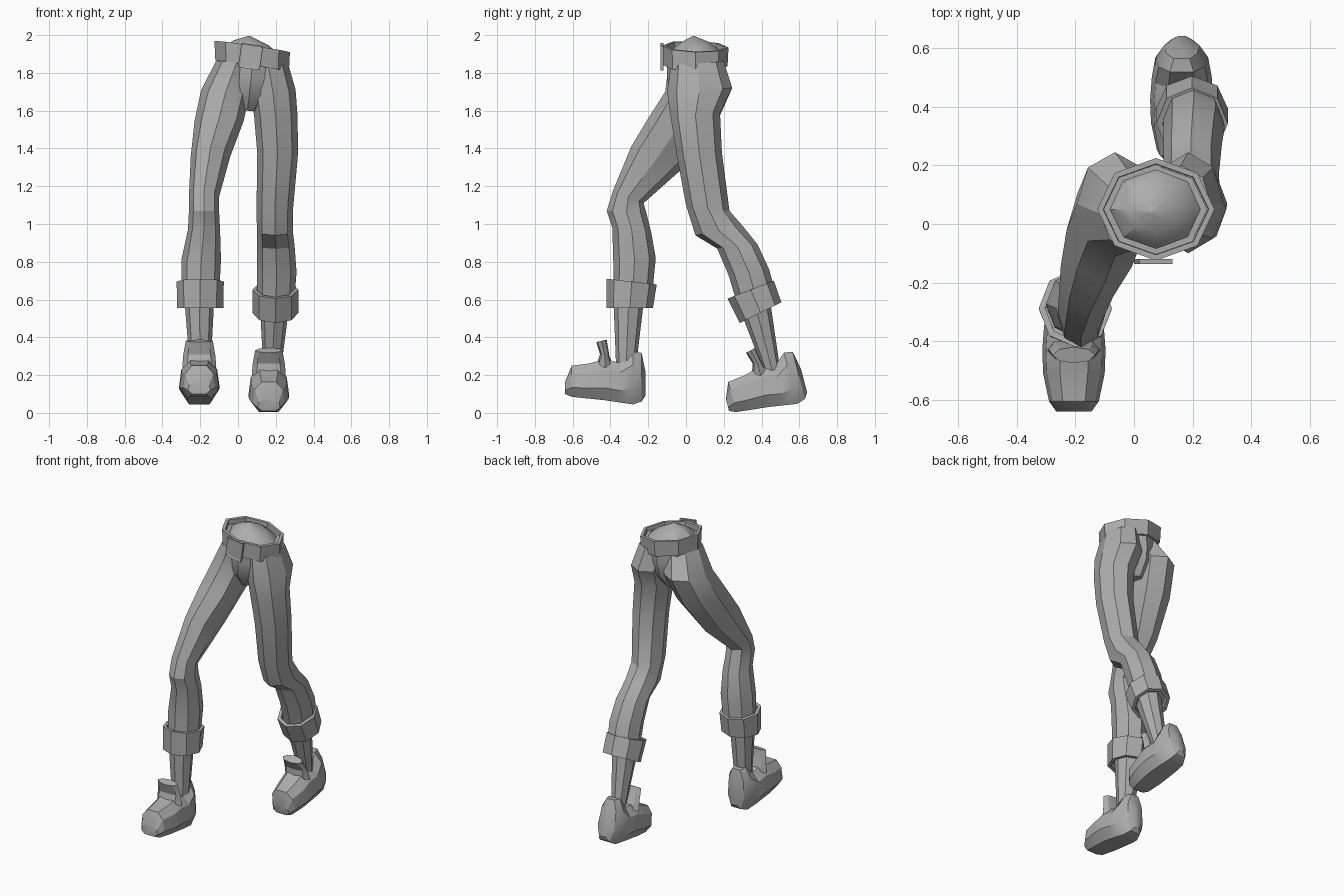
import bpy, bmesh, math
from mathutils import Vector, Matrix

cube = bpy.data.objects.get("Cube")
if cube:
    bpy.data.objects.remove(cube, do_unlink=True)

grey = bpy.data.materials.new("plain grey")
grey.use_nodes = True
grey.diffuse_color = (0.42, 0.42, 0.42, 1)
grey.node_tree.nodes["Principled BSDF"].inputs["Base Color"].default_value = (0.42, 0.42, 0.42, 1)


def finish(name, bm):
    """Turn a bmesh into a shaded object."""
    bmesh.ops.recalc_face_normals(bm, faces=bm.faces)
    mesh = bpy.data.meshes.new(name)
    bm.to_mesh(mesh)
    bm.free()
    mesh.materials.append(grey)
    obj = bpy.data.objects.new(name, mesh)
    bpy.context.collection.objects.link(obj)
    bpy.ops.object.select_all(action='DESELECT')
    obj.select_set(True)
    bpy.context.view_layer.objects.active = obj
    bpy.ops.object.shade_smooth_by_angle(angle=math.radians(28))
    return obj


def ring(front, back, xc, hw, grow=0.0, roll=0.0, sides=8):
    """Loop through a front and a back (y, z) point, hw wide to each side."""
    f, b = Vector((xc, *front)), Vector((xc, *back))
    mid, half = (f + b) / 2, (f - b) / 2
    half = half.normalized() * (half.length + grow)
    pts = []
    for i in range(sides):
        a = math.tau * i / sides
        dx = math.sin(a) * (hw + grow)
        pts.append(mid + half * math.cos(a) + Vector((dx, 0, -roll * dx)))
    return pts


def loft(name, rings, matrix=None):
    """Skin a list of loops and cap both ends."""
    bm = bmesh.new()
    loops = [[bm.verts.new(p) for p in r] for r in rings]
    n = len(loops[0])
    for a, b in zip(loops, loops[1:]):
        for i in range(n):
            j = (i + 1) % n
            bm.faces.new((a[i], a[j], b[j], b[i]))
    bm.faces.new(loops[0])
    bm.faces.new(loops[-1])
    if matrix:
        bm.transform(matrix)
    return finish(name, bm)


def band(name, top, bottom, wall, depth, roll=0.0):
    """Thick band with a recessed rim at both ends; top/bottom = ring arguments."""
    def between(t):
        mix = lambda p, q: tuple(u + (v - u) * t for u, v in zip(p, q))
        return (mix(top[0], bottom[0]), mix(top[1], bottom[1]),
                top[2] + (bottom[2] - top[2]) * t, top[3] + (bottom[3] - top[3]) * t)
    steps = [(depth, -wall), (0, -wall), (0, 0), (1, 0), (1, -wall), (1 - depth, -wall)]
    return loft(name, [ring(*between(t), grow=g, roll=roll) for t, g in steps])


# Trouser legs: front point, back point, x centre, half width
loft("right_trouser_leg", [ring(*r) for r in (
    ((-.09, 1.86), (.16, 1.87), -.005, .11),
    ((-.11, 1.70), (.245, 1.72), -.065, .13),
    ((-.2, 1.56), (.16, 1.53), -.10, .13),
    ((-.29, 1.41), (.0, 1.31), -.145, .105),
    ((-.385, 1.18), (-.225, 1.11), -.18, .08),
    ((-.42, 1.07), (-.21, 1.06), -.18, .08),
    ((-.39, .98), (-.185, .96), -.18, .085),
    ((-.385, .80), (-.16, .82), -.195, .105),
    ((-.385, .62), (-.18, .62), -.20, .10))])
loft("left_trouser_leg", [ring(*r) for r in (
    ((-.08, 1.84), (.2, 1.86), .16, .105),
    ((-.1, 1.70), (.245, 1.72), .185, .12),
    ((-.08, 1.56), (.18, 1.59), .2, .115),
    ((-.05, 1.37), (.19, 1.38), .21, .108),
    ((.0, 1.10), (.23, 1.07), .195, .097),
    ((.05, .94), (.30, .99), .195, .095),
    ((.165, .87), (.38, .89), .2, .1),
    ((.225, .73), (.44, .76), .205, .105),
    ((.27, .58), (.47, .65), .2, .1))])

# Hips between the legs, tapering to the crotch
loft("hips", [ring(*r, roll=.1) for r in (
    ((-.1, 1.91), (.2, 1.91), .075, .175),
    ((-.1, 1.78), (.205, 1.78), .07, .17),
    ((-.09, 1.69), (.19, 1.69), .06, .11),
    ((-.02, 1.6), (.12, 1.6), .05, .04))])

# Rounded waist filling inside the belt
loft("waist_top", [ring(*r, roll=.15) for r in (
    ((-.1, 1.88), (.2, 1.88), .075, .175),
    ((-.08, 1.92), (.18, 1.92), .075, .15),
    ((-.03, 1.96), (.13, 1.96), .07, .09),
    ((.035, 1.995), (.045, 1.995), .06, .005))])

# Belt and cuffs
band("belt", ((-.125, 1.945), (.225, 1.935), .075, .2),
     ((-.12, 1.84), (.22, 1.835), .075, .195), .02, .3, roll=.15)
band("right_cuff", ((-.42, .71), (-.155, .68), -.2, .125),
     ((-.42, .555), (-.175, .555), -.2, .122), .022, .25)
band("left_cuff", ((.22, .605), (.465, .70), .198, .122),
     ((.285, .475), (.505, .585), .198, .122), .022, .25)

# Buckle: thin plate with a recessed middle
bm = bmesh.new()
bmesh.ops.create_cube(bm, size=1)
bm.transform(Matrix.LocRotScale(Vector((.066, -.128, 1.886)), None, Vector((.115, .016, .13))))
bm.faces.ensure_lookup_table()
front = min(bm.faces, key=lambda f: f.calc_center_median().y)
bmesh.ops.inset_individual(bm, faces=[front], thickness=.012, depth=-.005)
center = Vector((.066, -.128, 1.886))
bmesh.ops.rotate(bm, verts=bm.verts, cent=center, matrix=Matrix.Rotation(math.radians(8), 3, 'Y'))
finish("belt_buckle", bm)

# Ankles
loft("right_ankle", [ring(*r) for r in (
    ((-.385, .62), (-.22, .62), -.205, .08),
    ((-.37, .24), (-.265, .24), -.2, .055))])
loft("left_ankle", [ring(*r) for r in (
    ((.28, .56), (.44, .63), .195, .08),
    ((.42, .2), (.5, .22), .18, .045))])


def shoe_section(y, low, high, hw):
    """Flat-soled cross-section of the shoe."""
    h = high - low
    half = [(.6, 0), (1, .3), (.88, .75), (.45, 1)]
    right = [Vector((hw * u, y, low + h * v)) for u, v in half]
    return right + [Vector((-p.x, p.y, p.z)) for p in reversed(right)]


# Shoes share one shape; the left is pitched and moved back
right_pose = Matrix.Translation((-.205, 0, 0))
left_pose = (Matrix.Translation((.163, .24, .003)) @ Matrix.Rotation(math.radians(14.7), 4, 'X')
             @ Matrix.Translation((0, .63, -.09)))
for side, pose in (("right", right_pose), ("left", left_pose)):
    loft(side + "_shoe", [shoe_section(*s) for s in (
        (-.64, .10, .165, .06),
        (-.605, .085, .25, .085),
        (-.51, .075, .262, .105),
        (-.43, .067, .285, .108),
        (-.35, .055, .265, .102),
        (-.28, .045, .325, .09),
        (-.235, .06, .318, .06),
        (-.215, .09, .22, .02))], pose)
    loft(side + "_shoe_tongue", [ring(*r) for r in (
        ((-.48, .24), (-.38, .24), 0, .09),
        ((-.455, .31), (-.405, .30), 0, .085),
        ((-.475, .375), (-.42, .388), 0, .072))], pose)
